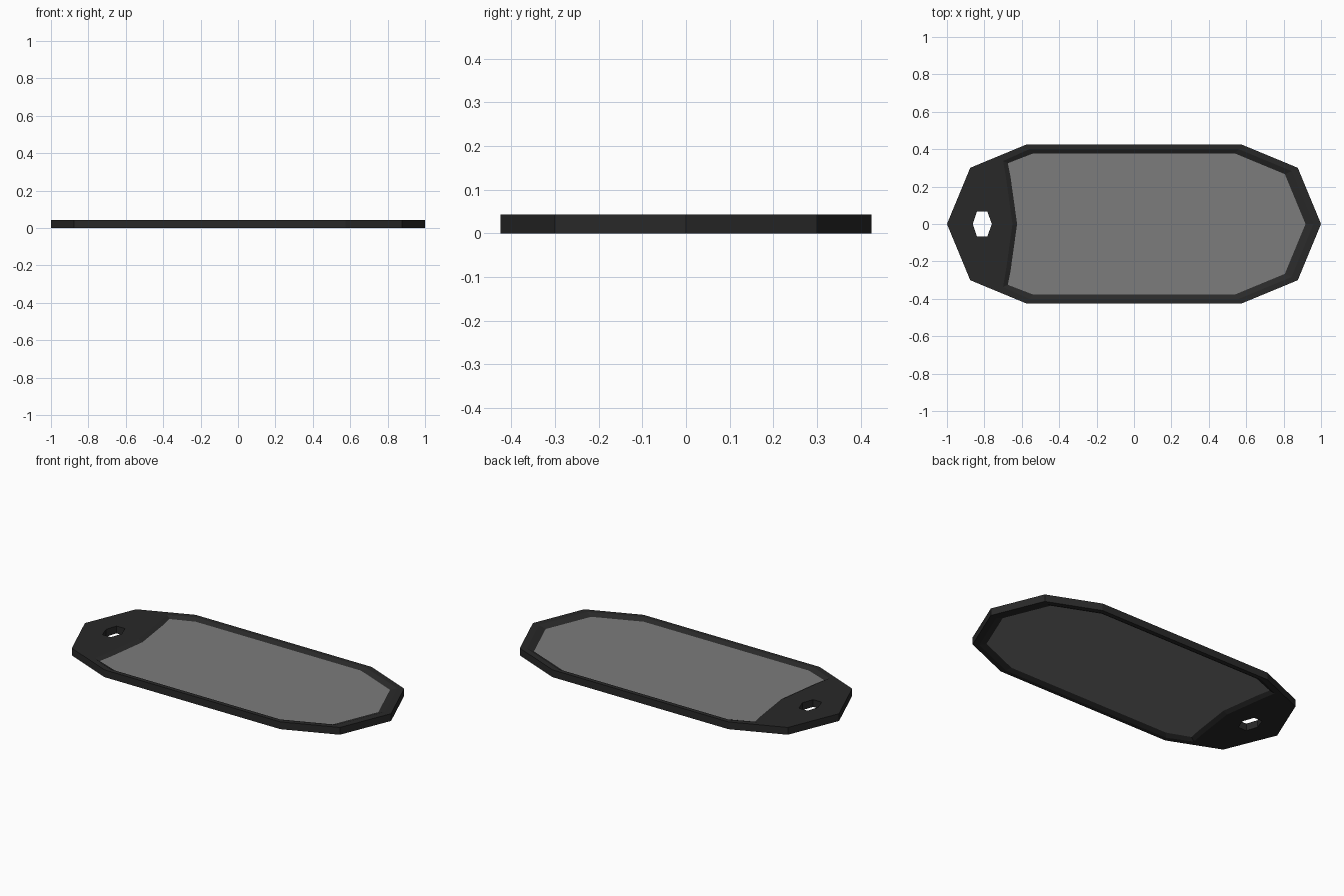
import bpy, bmesh, math

if "Cube" in bpy.data.objects:
    bpy.data.objects.remove(bpy.data.objects["Cube"])

H = 0.043          # tag thickness
Z_LOW, Z_HIGH = 0.014, 0.03   # panel faces


def end_arc(c, r):
    """Half octagon on the right end, from -90 to 90 degrees."""
    return [(c + r * math.cos(math.radians(a)), r * math.sin(math.radians(a)))
            for a in (-90, -45, 0, 45, 90)]


def window(c, r, left):
    """Panel opening: right end arc, clipped left end with a shallow bow."""
    top = [(-c, r)] + left
    return end_arc(c, r) + top + [(x, -y) for x, y in reversed(top) if y > 0]


def ring(bm, pts, z):
    verts = [bm.verts.new((x, y, z)) for x, y in pts]
    n = len(verts)
    edges = [bm.edges.new((verts[i], verts[(i + 1) % n])) for i in range(n)]
    return verts, edges


def wall(bm, a, b):
    n = len(a)
    for i in range(n):
        j = (i + 1) % n
        bm.faces.new((a[i], a[j], b[j], b[i]))


def finish(bm, name, color):
    bmesh.ops.recalc_face_normals(bm, faces=bm.faces[:])
    me = bpy.data.meshes.new(name)
    bm.to_mesh(me)
    bm.free()
    ob = bpy.data.objects.new(name, me)
    bpy.context.collection.objects.link(ob)
    mat = bpy.data.materials.new(name + "_colour")
    mat.diffuse_color = (*color, 1)
    mat.use_nodes = True
    mat.node_tree.nodes["Principled BSDF"].inputs["Base Color"].default_value = mat.diffuse_color
    me.materials.append(mat)


right = end_arc(0.575, 0.425)
outline = right + [(-x, -y) for x, y in right]
rim = window(0.56, 0.40, [(-0.70, 0.337), (-0.685, 0.25), (-0.65, 0)])
seat = window(0.54, 0.377, [(-0.675, 0.325), (-0.66, 0.25), (-0.625, 0)])
hole = [(-0.862, 0), (-0.84, -0.066), (-0.784, -0.066),
        (-0.76, 0), (-0.784, 0.066), (-0.84, 0.066)]

# Dark frame with strap hole and chamfered panel opening
bm = bmesh.new()
caps = []
for z in (0, H):
    loops = [ring(bm, p, z) for p in (outline, rim, hole)]
    bmesh.ops.triangle_fill(bm, use_beauty=True,
                            edges=[e for _, es in loops for e in es])
    caps.append([v for v, _ in loops])
low, high = caps
wall(bm, low[0], high[0])
wall(bm, low[2], high[2])
seat_low, _ = ring(bm, seat, Z_LOW)
seat_high, _ = ring(bm, seat, Z_HIGH)
wall(bm, low[1], seat_low)
wall(bm, seat_low, seat_high)
wall(bm, seat_high, high[1])
finish(bm, "frame", (0.022, 0.022, 0.022))

# Grey panel set into the frame
bm = bmesh.new()
a, _ = ring(bm, seat, Z_LOW)
b, _ = ring(bm, seat, Z_HIGH)
wall(bm, a, b)
bm.faces.new(a)
bm.faces.new(b)
finish(bm, "panel", (0.2, 0.2, 0.2))
